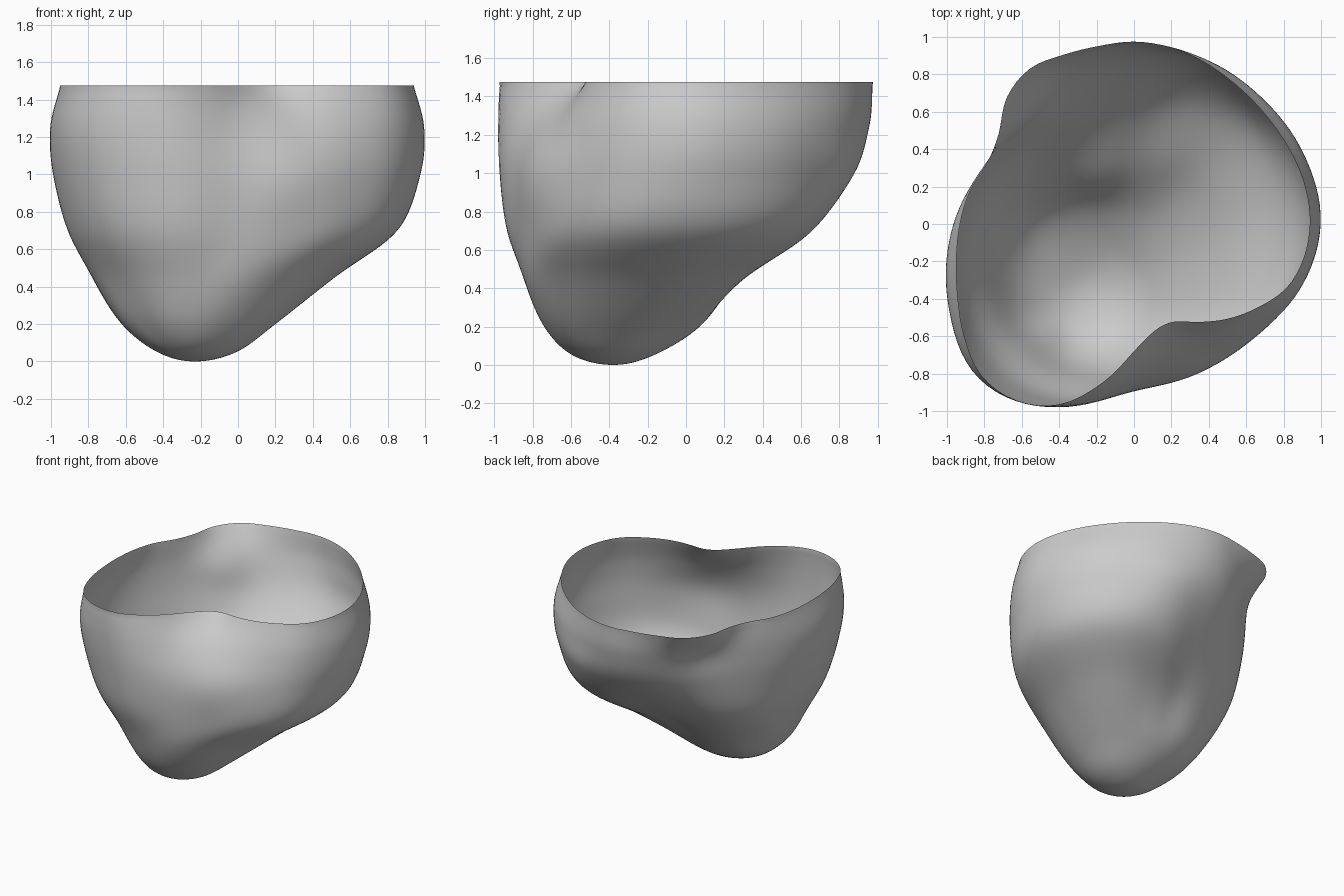
import bpy, bmesh, math
from mathutils import Vector

if "Cube" in bpy.data.objects:
    bpy.data.objects.remove(bpy.data.objects["Cube"])

# Horizontal sections of the bowl: height, centre x, centre y, radii at even angles from +x
SECTIONS = [
    (0.00, -0.23, -0.38, [0.0] * 16),
    (0.05, -0.22, -0.38, [0.21] * 16),
    (0.20, -0.21, -0.34, [.41, .42, .42, .41, .41, .43, .45, .43, .41, .41, .39, .40, .40, .40, .41, .41]),
    (0.45, -0.15, -0.25, [.66, .70, .70, .60, .53, .56, .61, .64, .63, .64, .63, .62, .595, .60, .61, .64]),
    (0.70, -0.05, -0.10, [.90, .915, .90, .82, .69, .66, .71, .78, .84, .91, .945, .895, .79, .77, .81, .87]),
    (1.00, 0.0, 0.0, [.975, .955, .93, .925, .86, .80, .765, .83, .94, 1.06, 1.135, 1.05, .89, .865, .88, .945]),
    (1.25, 0.0, 0.0, [.995, .98, .96, .96, .955, .90, .815, .855, .965, 1.075, 1.17, 1.06, .82, .755, .82, .94]),
]
# The wavy rim needs finer steps
RIM = (1.475, 0.0, 0.0, [
    .94, .937, .925, .915, .915, .925, .945, .965, .975, .97, .98, 1.0, .96, .87, .85, .895,
    .93, .968, 1.02, 1.09, 1.15, 1.135, 1.045, .865, .68, .58, .565, .63, .715, .80, .885, .925])

AROUND, STEPS = 128, 10


def spline(a, b, c, d, t):
    """Catmull-Rom blend from b to c."""
    return 0.5 * (2 * b + (c - a) * t + (2 * a - 5 * b + 4 * c - d) * t * t
                  + (3 * b - a - 3 * c + d) * t ** 3)


def radius_at(radii, turn):
    n = len(radii)
    f = turn * n
    i = int(f)
    return spline(*[radii[(i + k) % n] for k in (-1, 0, 1, 2)], f - i)


def outline(section):
    z, cx, cy, radii = section
    pts = []
    for j in range(AROUND):
        r, a = radius_at(radii, j / AROUND), math.tau * j / AROUND
        pts.append((cx + r * math.cos(a), cy + r * math.sin(a), z))
    return pts


rows = [outline(s) for s in SECTIONS + [RIM]]
# Mirror through the lowest point for a round bottom, extend straight past the rim
half = AROUND // 2
below = rows[1][half:] + rows[1][:half]
above = [tuple(2 * p - q for p, q in zip(a, b)) for a, b in zip(rows[-1], rows[-2])]
rows = [below] + rows + [above]

# Rings of points blended between the sections
grid = []
for i in range(1, len(rows) - 2):
    last = i == len(rows) - 3
    for s in range(STEPS + (1 if last else 0)):
        if i == 1 and s == 0:
            continue
        grid.append([Vector([spline(*[rows[i + k][j][c] for k in (-1, 0, 1, 2)], s / STEPS)
                             for c in range(3)]) for j in range(AROUND)])

# Soften the flow between sections without shrinking; rim and tip stay put
for step in range(40):
    factor = 0.6 if step % 2 == 0 else -0.61
    new = [list(r) for r in grid]
    for r in range(6, len(grid) - 1):
        for j in range(AROUND):
            mid = (grid[r - 1][j] + grid[r + 1][j] + grid[r][j - 1] + grid[r][(j + 1) % AROUND]) / 4
            new[r][j] = grid[r][j].lerp(mid, factor)
    grid = new

# Open bowl surface
bm = bmesh.new()
rings = [[bm.verts.new(p) for p in ring] for ring in grid]
tip = bm.verts.new(rows[1][0])
for j in range(AROUND):
    k = (j + 1) % AROUND
    bm.faces.new((tip, rings[0][k], rings[0][j]))
    for lo, hi in zip(rings, rings[1:]):
        bm.faces.new((lo[j], lo[k], hi[k], hi[j]))
low = min(v.co.z for v in bm.verts)
for v in bm.verts:
    v.co.z -= low
for f in bm.faces:
    f.smooth = True

mesh = bpy.data.meshes.new("open_bowl")
bm.to_mesh(mesh)
bm.free()
grey = bpy.data.materials.new("plain_grey")
grey.diffuse_color = (0.6, 0.6, 0.6, 1)
grey.use_nodes = True
grey.node_tree.nodes["Principled BSDF"].inputs["Base Color"].default_value = grey.diffuse_color
mesh.materials.append(grey)
bowl = bpy.data.objects.new("open_bowl", mesh)
bpy.context.collection.objects.link(bowl)
